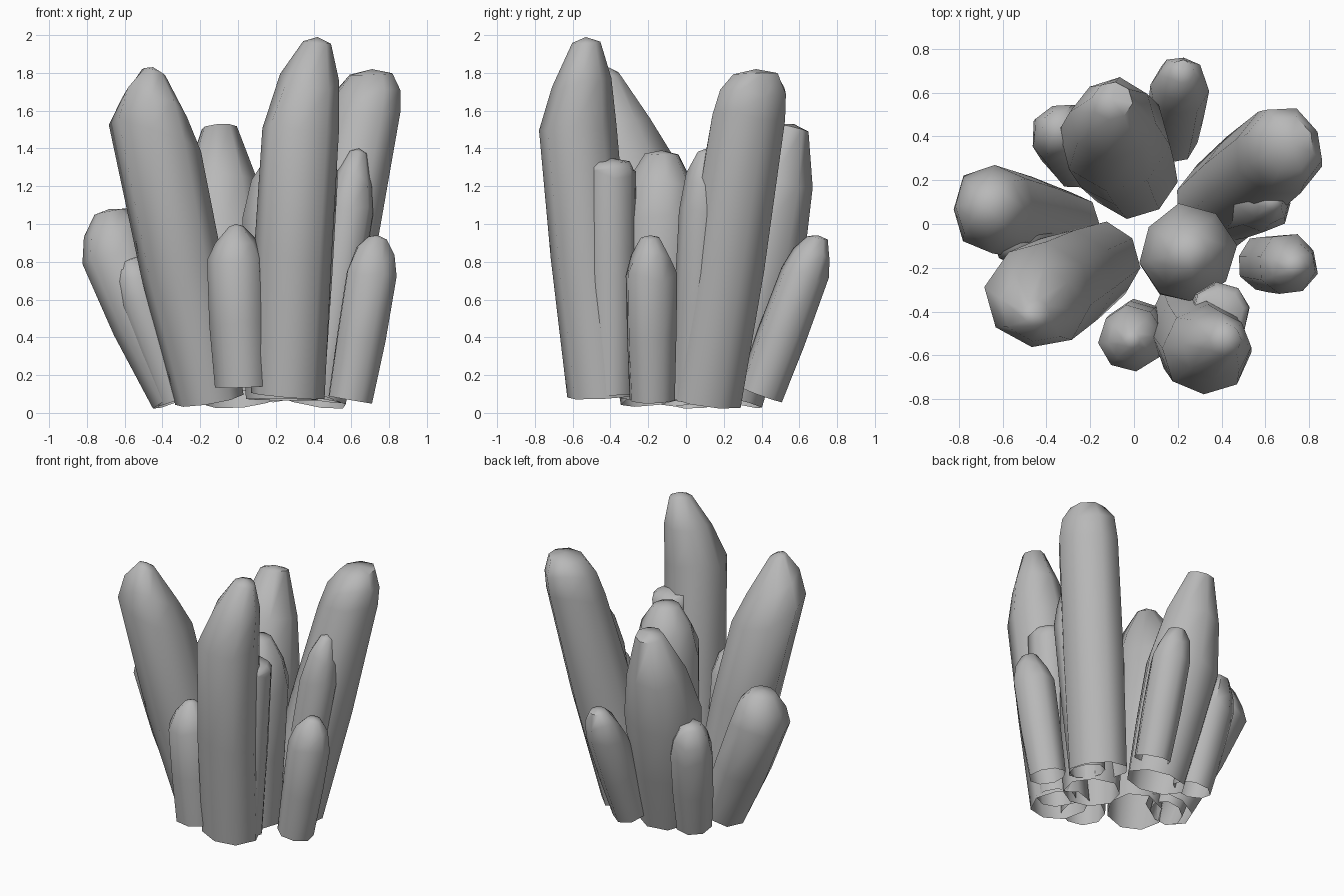
import bpy, bmesh, math, random
from mathutils import Vector

random.seed(7)

cube = bpy.data.objects.get("Cube")
if cube:
    bpy.data.objects.remove(cube, do_unlink=True)

# One plain grey stone for every crystal
stone = bpy.data.materials.new("grey_stone")
stone.use_nodes = True
GREY = (0.48, 0.48, 0.48, 1)
stone.diffuse_color = GREY
bsdf = stone.node_tree.nodes["Principled BSDF"]
bsdf.inputs["Base Color"].default_value = GREY
bsdf.inputs["Roughness"].default_value = 0.7


def crystal(name, base, tip, radius, shoulder=0.72, foot=0.82, point=0.36,
            bend=(0, 0), slant=0.0, sides=8):
    """Irregular open-bottomed prism that swells to a shoulder and narrows to a blunt tip.
    bend shifts the shoulder sideways; slant raises the outer side of the upper rings."""
    base, tip = Vector(base), Vector(tip)
    turn = (tip - base).to_track_quat('Z', 'Y')
    outward = Vector((tip.x - base.x, tip.y - base.y, 0)).normalized()
    shift = Vector((*bend, 0))
    phase = random.uniform(0, math.tau)
    columns = [random.uniform(0.98, 1.06) for _ in range(sides)]
    mid = (1 + shoulder) / 2
    # height along the axis, width, share of the bend
    profile = [(0, foot, 0), (shoulder * 0.5, (foot + 1) / 2 + 0.03, 0.6), (shoulder, 1, 1),
               (mid, (1 + point) / 2 + 0.09, 0.5), (0.985, point, 0)]
    bm = bmesh.new()
    rings = []
    for level, (t, width, bow) in enumerate(profile):
        ring = []
        for i, col in enumerate(columns):
            a = phase + math.tau * i / sides
            r = radius * width * col * random.uniform(0.98, 1.02)
            # the shoulder edge is chipped unevenly
            lift = random.uniform(-0.03, 0.03) if 0 < level < 4 else 0
            offset = turn @ Vector((r * math.cos(a), r * math.sin(a), lift))
            if level > 1:
                offset.z += slant * offset.dot(outward)
            ring.append(bm.verts.new(base.lerp(tip, t) + shift * bow + offset))
        rings.append(ring)
    for low, high in zip(rings, rings[1:]):
        for i in range(sides):
            j = (i + 1) % sides
            bm.faces.new((low[i], low[j], high[j], high[i]))
    # blunt cap
    peak = bm.verts.new(tip)
    for i in range(sides):
        bm.faces.new((rings[-1][i], rings[-1][(i + 1) % sides], peak))
    mesh = bpy.data.meshes.new(name)
    bm.to_mesh(mesh)
    bm.free()
    mesh.materials.append(stone)
    obj = bpy.data.objects.new(name, mesh)
    bpy.context.collection.objects.link(obj)
    bpy.ops.object.select_all(action='DESELECT')
    obj.select_set(True)
    bpy.context.view_layer.objects.active = obj
    bpy.ops.object.shade_smooth_by_angle(angle=math.radians(58))


# Tall crystals
crystal("tallest_front_crystal", (0.26, -0.44, 0.09), (0.42, -0.53, 1.99), 0.205, 0.75, 0.95,
        bend=(-0.05, -0.07))
crystal("front_left_crystal", (-0.15, -0.17, 0.07), (-0.45, -0.41, 1.83), 0.245, 0.78, 0.74, 0.25,
        bend=(-0.05, 0.03), slant=0.6)
crystal("back_right_crystal", (0.38, 0.09, 0.07), (0.71, 0.37, 1.82), 0.205, 0.85, 0.98, 0.6,
        slant=0.3)
crystal("back_crystal", (0.0, 0.22, 0.07), (-0.1, 0.57, 1.53), 0.25, 0.56, 0.78, 0.36,
        bend=(-0.03, -0.02))
crystal("middle_crystal", (0.23, -0.16, 0.07), (0.25, -0.13, 1.39), 0.22, 0.75, 0.85, 0.4)

# Short crystals around the outside
crystal("left_crystal", (-0.3, -0.01, 0.08), (-0.68, 0.09, 1.08), 0.205, 0.76, 0.78, 0.45,
        bend=(-0.05, 0), slant=0.2)
crystal("small_front_crystal", (0.02, -0.49, 0.14), (-0.01, -0.53, 1.0), 0.148, 0.77, 0.95, 0.25,
        bend=(-0.01, 0))
crystal("small_right_crystal", (0.59, -0.18, 0.07), (0.74, -0.19, 0.94), 0.137, 0.76, 0.88, 0.36)
crystal("small_back_crystal", (0.17, 0.39, 0.1), (0.22, 0.7, 0.94), 0.135, 0.74, 0.9, 0.42,
        slant=0.2)
crystal("small_back_left_crystal", (-0.26, 0.28, 0.08), (-0.35, 0.45, 0.89), 0.145, 0.72, 0.85, 0.5)

# Shards fused to the sides of larger crystals
crystal("tall_side_shard", (0.33, -0.4, 0.1), (0.4, -0.4, 1.35), 0.13, 0.93, 0.95, 0.75)
crystal("right_side_shard", (0.43, 0.04, 0.07), (0.64, 0.11, 1.4), 0.13, 0.76, 0.9)
crystal("left_side_shard", (-0.32, -0.05, 0.07), (-0.58, -0.07, 0.82), 0.13, 0.72, 0.85, 0.5)
